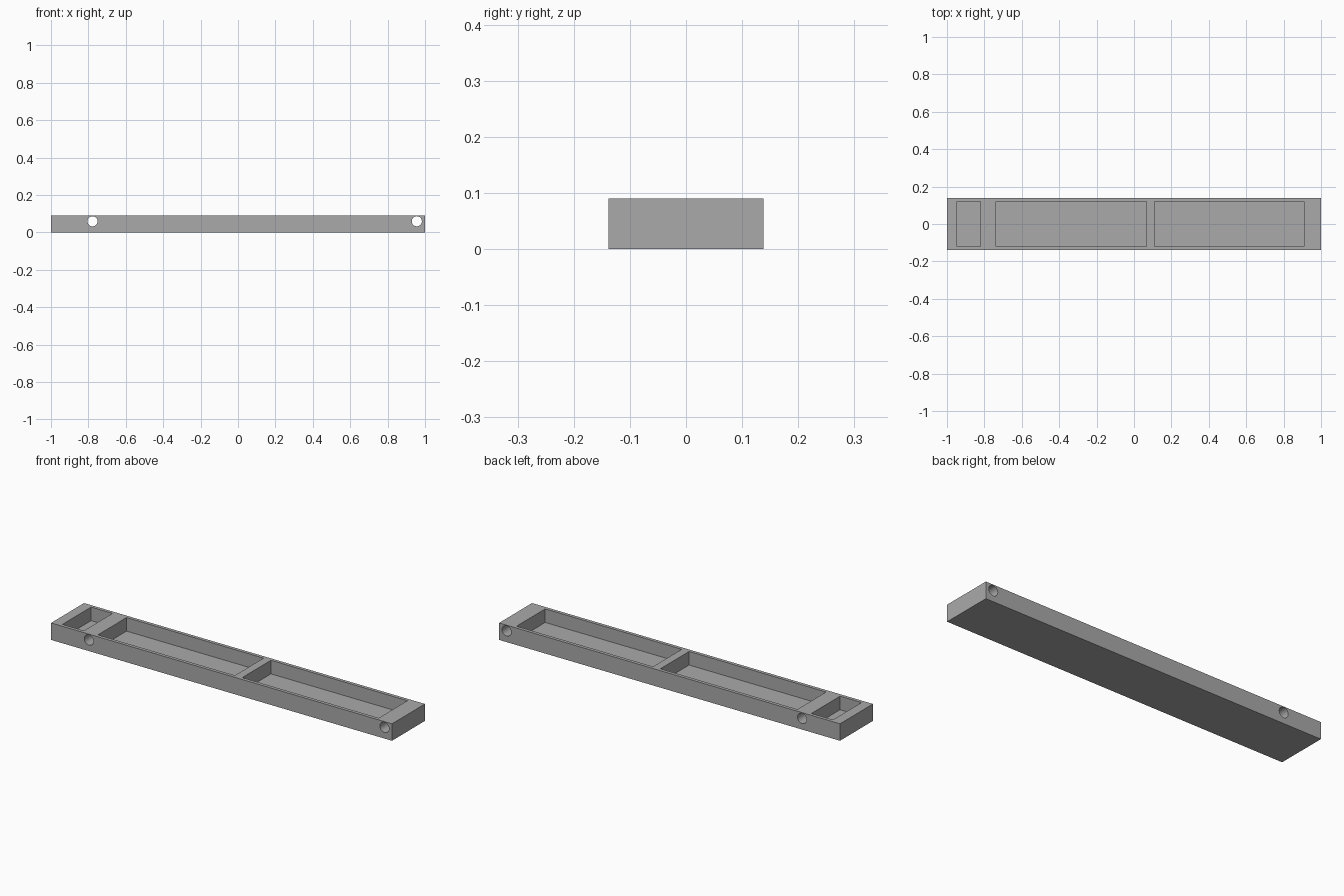
import bpy, math

old = bpy.data.objects.get("Cube")
if old:
    bpy.data.objects.remove(old, do_unlink=True)

LENGTH, WIDTH, HEIGHT = 2.0, 0.276, 0.09
FLOOR, POCKET_WIDTH = 0.018, 0.24

# Plain grey material
grey = bpy.data.materials.new("plain_grey")
grey.use_nodes = True
colour = (0.4, 0.4, 0.4, 1)
grey.diffuse_color = colour
grey.node_tree.nodes["Principled BSDF"].inputs["Base Color"].default_value = colour


def box(name, x0, x1, width, z0, z1):
    bpy.ops.mesh.primitive_cube_add(size=1, location=((x0 + x1) / 2, 0, (z0 + z1) / 2))
    ob = bpy.context.object
    ob.name = name
    ob.scale = (x1 - x0, width, z1 - z0)
    bpy.ops.object.transform_apply(location=False, rotation=False, scale=True)
    ob.data.materials.append(grey)
    return ob


# Solid bar
tray = box("divided_tray", -LENGTH / 2, LENGTH / 2, WIDTH, 0, HEIGHT)

# Three open pockets
cutters = [box("pocket_cutter", x0, x1, POCKET_WIDTH, FLOOR, HEIGHT + 0.1)
           for x0, x1 in ((-0.946, -0.82), (-0.738, 0.066), (0.109, 0.91))]

# Two cross holes running front to back through the solid blocks
for x in (-0.778, 0.956):
    bpy.ops.mesh.primitive_cylinder_add(vertices=32, radius=0.027, depth=WIDTH + 0.1,
                                        location=(x, 0, 0.059),
                                        rotation=(math.pi / 2, 0, 0))
    hole = bpy.context.object
    hole.name = "hole_cutter"
    hole.data.materials.append(grey)
    cutters.append(hole)

# Cut everything out of the bar
bpy.context.view_layer.objects.active = tray
for cutter in cutters:
    mod = tray.modifiers.new("cut", "BOOLEAN")
    mod.operation = "DIFFERENCE"
    mod.solver = "EXACT"
    mod.object = cutter
    bpy.ops.object.modifier_apply(modifier=mod.name)
for cutter in cutters:
    bpy.data.objects.remove(cutter, do_unlink=True)

# Smooth hole walls, crisp edges elsewhere
bpy.ops.object.select_all(action="DESELECT")
tray.select_set(True)
bpy.context.view_layer.objects.active = tray
bpy.ops.object.shade_smooth_by_angle(angle=math.radians(30))
